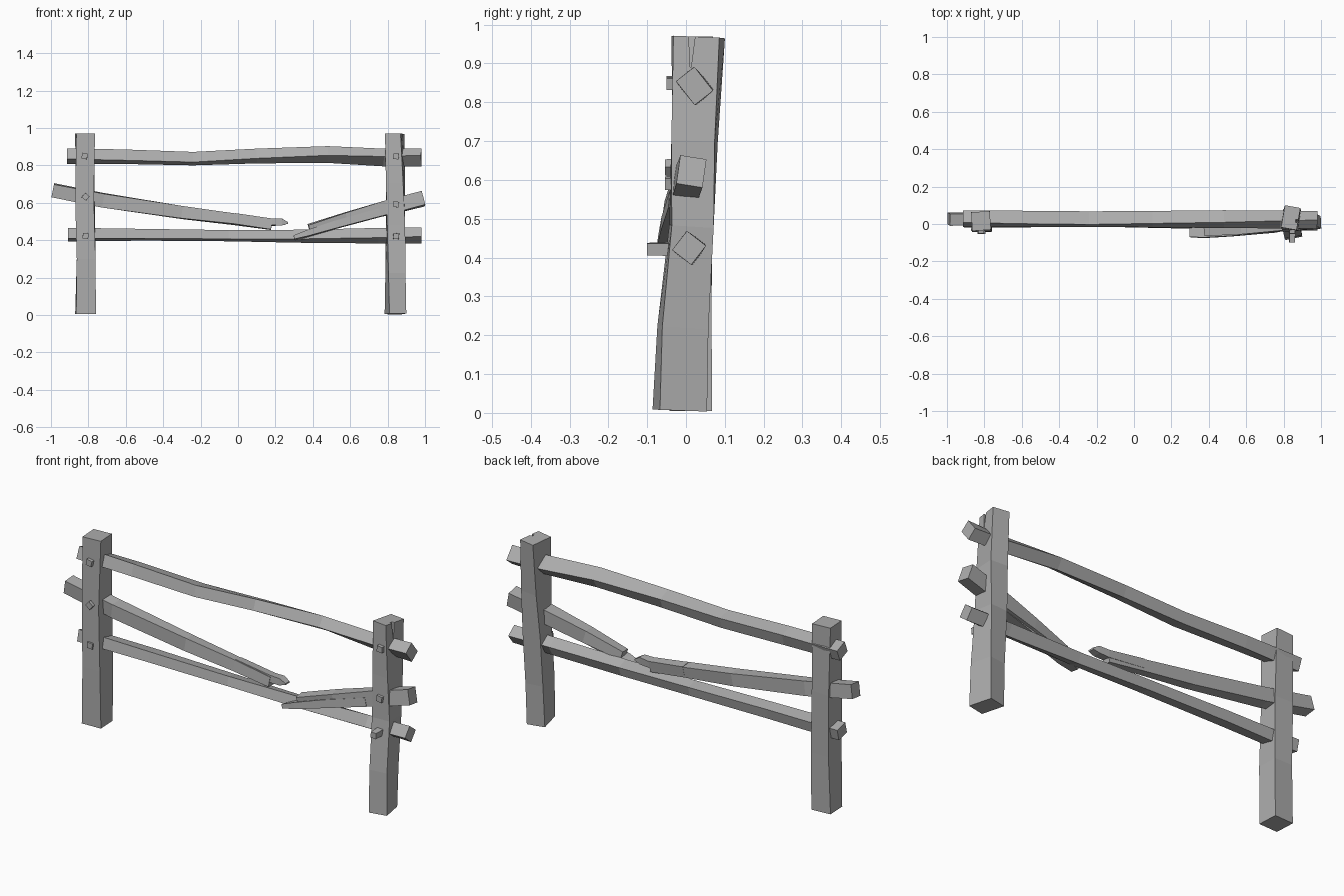
import bpy, bmesh
from math import radians, cos, sin
from mathutils import Vector

cube = bpy.data.objects.get("Cube")
if cube:
    bpy.data.objects.remove(cube)

wood = bpy.data.materials.new("weathered grey")
wood.use_nodes = True
GREY = (0.42, 0.42, 0.42, 1)
wood.diffuse_color = GREY
wood.node_tree.nodes["Principled BSDF"].inputs["Base Color"].default_value = GREY


def beam(name, stations):
    """Hewn timber: each station is (centre, half depth, half height, roll in degrees)."""
    bm = bmesh.new()
    rings = []
    points = [Vector(s[0]) for s in stations]
    for i, (_, hu, hv, roll) in enumerate(stations):
        t = (points[min(i + 1, len(points) - 1)] - points[max(i - 1, 0)]).normalized()
        y = Vector((0, 1, 0))
        u = (y - t * y.dot(t)).normalized()
        v = t.cross(u)
        c, s = cos(radians(roll)), sin(radians(roll))
        u, v = u * c + v * s, v * c - u * s
        rings.append([bm.verts.new(points[i] + u * hu * a + v * hv * b)
                      for a, b in ((-1, -1), (1, -1), (1, 1), (-1, 1))])
    for a, b in zip(rings, rings[1:]):
        for k in range(4):
            n = (k + 1) % 4
            bm.faces.new((a[k], a[n], b[n], b[k]))
    bm.faces.new(rings[0][::-1])
    bm.faces.new(rings[-1])
    bmesh.ops.recalc_face_normals(bm, faces=bm.faces)
    mesh = bpy.data.meshes.new(name)
    bm.to_mesh(mesh)
    bm.free()
    mesh.materials.append(wood)
    obj = bpy.data.objects.new(name, mesh)
    bpy.context.collection.objects.link(obj)
    return obj


# Posts
beam("right_post", [
    ((-.815, .012, .005), .052, .053, 3),
    ((-.812, .012, .30), .054, .050, 0),
    ((-.818, .015, .62), .052, .050, -3),
    ((-.818, .016, .97), .050, .050, 4)])
left_post = beam("left_post", [
    ((.842, -.016, .006), .062, .046, 12),
    ((.842, -.008, .22), .060, .046, 8),
    ((.842, .014, .48), .054, .048, 4),
    ((.842, .022, .70), .056, .046, -5),
    ((.838, .034, .968), .060, .042, -10)])

# Split in the top of the left post
crack = beam("crack_cutter", [
    ((.884, .012, .89), .001, .012, 0),
    ((.884, .016, .99), .010, .022, 0)])
crack.hide_render = True
cut = left_post.modifiers.new("crack", "BOOLEAN")
cut.operation = "DIFFERENCE"
cut.solver = "EXACT"
cut.object = crack
bpy.context.view_layer.objects.active = left_post
bpy.ops.object.modifier_apply(modifier="crack")
bpy.data.objects.remove(crack)

# Whole rails
beam("top_rail", [
    ((-.915, .028, .850), .031, .034, 68),
    ((-.60, .028, .846), .030, .036, 74),
    ((-.24, .026, .836), .028, .036, 76),
    ((.10, .026, .850), .028, .036, 68),
    ((.48, .026, .858), .029, .038, 58),
    ((.78, .024, .842), .029, .038, 46),
    ((.98, .022, .842), .030, .039, 38)])
beam("bottom_rail", [
    ((-.908, .020, .430), .029, .034, 76),
    ((-.50, .020, .429), .026, .033, 80),
    ((-.05, .018, .424), .024, .031, 78),
    ((.35, .012, .421), .026, .031, 70),
    ((.75, .010, .424), .030, .031, 60),
    ((.982, .008, .425), .031, .031, 52)])

# Broken middle rail, long piece
beam("broken_rail_long", [
    ((-.99, .026, .667), .032, .035, 6),
    ((-.72, .026, .613), .031, .037, 4),
    ((-.30, .024, .548), .029, .033, -4),
    ((-.02, .022, .512), .026, .028, -8),
    ((.18, .020, .482), .022, .026, -4)])
beam("long_piece_splinter", [
    ((-.02, .026, .520), .024, .022, -8),
    ((.18, .024, .496), .022, .018, -6),
    ((.235, .022, .497), .020, .018, 0),
    ((.268, .022, .492), .016, .004, 0)])

# Broken middle rail, short piece
beam("broken_rail_short", [
    ((.99, .014, .622), .034, .038, 8),
    ((.80, -.004, .574), .033, .038, 4),
    ((.58, -.022, .516), .031, .032, -4),
    ((.38, -.036, .462), .026, .022, -8)])
beam("short_piece_splinter", [
    ((.76, -.018, .548), .026, .022, 4),
    ((.52, -.036, .482), .029, .020, 4),
    ((.37, -.045, .435), .029, .016, 6),
    ((.30, -.046, .412), .024, .010, 10)])

# Wooden pegs on the front of each post: x, z, front y, roll
pegs = {
    "right_peg_top": (-.82, .85, -.050, 12),
    "right_peg_middle": (-.815, .632, -.054, 40),
    "right_peg_bottom": (-.815, .423, -.050, 5),
    "left_peg_top": (.845, .848, -.050, 5),
    "left_peg_middle": (.845, .592, -.054, 10),
    "left_peg_bottom": (.845, .422, -.100, 4)}
for name, (x, z, front, roll) in pegs.items():
    peg = beam(name, [((0, 0, 0), .015, .015, 0), ((.10, 0, 0), .017, .017, 4)])
    peg.location = (x, front, z)
    peg.rotation_euler = (radians(roll), 0, radians(90))
